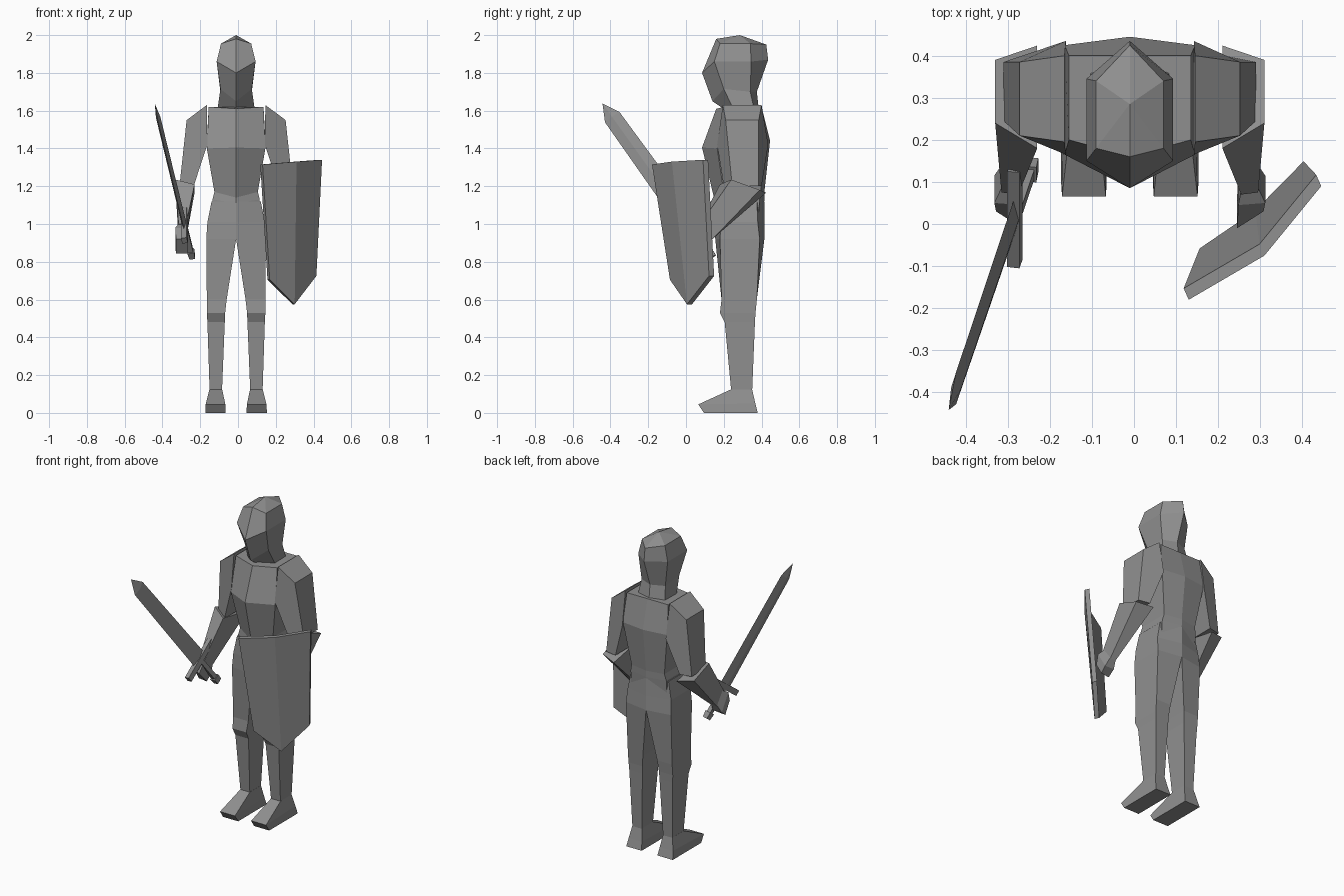
import bpy, bmesh
from mathutils import Vector

CX = -0.01  # body symmetry plane

# Dark steel used on every part
steel = bpy.data.materials.new("dark_steel")
steel.diffuse_color = (.28, .28, .28, 1)


def make(name, bm):
    bmesh.ops.recalc_face_normals(bm, faces=bm.faces)
    me = bpy.data.meshes.new(name)
    bm.to_mesh(me)
    bm.free()
    me.materials.append(steel)
    ob = bpy.data.objects.new(name, me)
    bpy.context.collection.objects.link(ob)
    return ob


def loft(name, rings, tip=None):
    """Skin a list of equal-length closed rings, cap both ends (or close to a tip)."""
    bm = bmesh.new()
    rs = [[bm.verts.new(p) for p in r] for r in rings]
    n = len(rs[0])
    for a, b in zip(rs, rs[1:]):
        for i in range(n):
            j = (i + 1) % n
            bm.faces.new((a[i], a[j], b[j], b[i]))
    bm.faces.new(rs[0])
    if tip:
        t = bm.verts.new(tip)
        for i in range(n):
            bm.faces.new((rs[-1][i], rs[-1][(i + 1) % n], t))
    else:
        bm.faces.new(rs[-1])
    return make(name, bm)


def hexring(fy, fz, w1, y1, z1, w2, y2, z2, by, bz):
    """Symmetric six-sided ring: front, front corners, back corners, back."""
    return [(CX, fy, fz), (CX + w1, y1, z1), (CX + w2, y2, z2),
            (CX, by, bz), (CX - w2, y2, z2), (CX - w1, y1, z1)]


def side(s, pts):
    return [(CX + s * x, y, z) for x, y, z in pts]


# Head and neck
loft("head", [
    hexring(.20, 1.61, .098, .25, 1.61, .095, .36, 1.61, .385, 1.61),
    hexring(.14, 1.65, .083, .20, 1.715, .083, .34, 1.70, .375, 1.70),
    hexring(.085, 1.80, .103, .15, 1.86, .103, .345, 1.86, .435, 1.87),
    hexring(.16, 1.98, .08, .18, 1.955, .08, .34, 1.955, .425, 1.95),
], tip=(CX, .285, 2.0))

# Torso
loft("torso", [
    hexring(.16, 1.0, .125, .20, 1.0, .125, .38, 1.0, .405, 1.0),
    hexring(.15, 1.11, .125, .195, 1.13, .125, .39, 1.13, .415, 1.13),
    hexring(.148, 1.14, .115, .20, 1.17, .115, .395, 1.17, .415, 1.17),
    hexring(.085, 1.405, .155, .165, 1.40, .155, .425, 1.44, .445, 1.44),
    hexring(.16, 1.61, .145, .20, 1.62, .145, .40, 1.62, .40, 1.62),
])

for s, tag in ((-1, "right"), (1, "left")):
    # Leg with knee guard bump; q pulls the outer corners in to round the hips
    def legring(xi, xo, yf, yb, z, q=0):
        return side(s, [(xi, yf, z), (xo, yf + q, z), (xo, yb - q, z), (xi, yb, z)])
    loft(tag + "_leg", [
        legring(.075, .14, .24, .35, .11),
        legring(.060, .152, .205, .365, .48),
        legring(.058, .155, .18, .368, .53),
        legring(.050, .155, .188, .375, .60),
        legring(.0, .158, .155, .415, .92, .025),
        legring(.0, .152, .15, .415, 1.01, .035),
        legring(.0, .130, .15, .415, 1.12, .04),
    ])
    # Foot: side profile narrowed at the ankle
    loft(tag + "_foot", [
        side(s, [(.055, .095, 0), (.163, .095, 0), (.163, .38, 0), (.055, .38, 0)]),
        side(s, [(.057, .065, .045), (.161, .065, .045), (.155, .367, .05), (.063, .367, .05)]),
        side(s, [(.074, .24, .125), (.141, .24, .125), (.141, .35, .125), (.074, .35, .125)]),
    ])
    # Upper arm: (x, z, front y, back y)
    prof = [(.155, 1.63, .195, .40), (.262, 1.55, .21, .385), (.30, 1.20, .245, .385),
            (.225, 1.20, .20, .40), (.152, 1.42, .165, .435)]
    loft(tag + "_upper_arm", [side(s, [(x, f, z) for x, z, f, b in prof]),
                              side(s, [(x, b, z) for x, z, f, b in prof])])
    # Forearm and hand
    loft(tag + "_forearm", [
        side(s, [(.32, .24, 1.235), (.22, .18, 1.21), (.22, .424, 1.165), (.32, .39, 1.18)]),
        side(s, [(.305, .075, 1.00), (.265, .07, 1.00), (.265, .14, .92), (.305, .14, .92)]),
    ])
    loft(tag + "_hand", [
        side(s, [(.305, .085, 1.00), (.265, .08, 1.00), (.265, .14, .925), (.305, .14, .925)]),
        side(s, [(.322, .05, .98), (.258, .045, .98), (.258, .115, .875), (.322, .115, .875)]),
        side(s, [(.318, .03, .92), (.255, -.01, .92), (.255, .065, .845), (.318, .075, .845)]),
    ])

# Sword frame: axis d, blade width w, thickness t
O = Vector((-.28, .03, .98))
d = Vector((-.244, -.718, 1)).normalized()
w = Vector((0, -.812, -.583)).normalized()
t = d.cross(w).normalized()


def sword_ring(l, hw, ht, diamond=False):
    if diamond:
        offs = [(hw, 0), (0, ht), (-hw, 0), (0, -ht)]
    else:
        offs = [(hw, ht), (-hw, ht), (-hw, -ht), (hw, -ht)]
    return [tuple(O + d * l + w * a + t * b) for a, b in offs]


loft("blade", [sword_ring(0, .055, .013, True), sword_ring(.735, .047, .012, True)],
     tip=tuple(O + d * .825))
loft("guard", [sword_ring(0, .14, .015), sword_ring(.035, .14, .015)])
loft("grip", [sword_ring(-.19, .014, .013), sword_ring(0, .014, .013)])
loft("pommel", [sword_ring(-.195, .02, .015), sword_ring(-.155, .022, .018)])

# Shield: thin two-panel plate leaning back, creased down the middle
front = [(.13, -.18, 1.315), (.31, -.075, 1.33), (.445, .09, 1.34),
         (.415, .122, .725), (.30, .005, .575), (.168, -.085, .705)]
back = [(x - .012, y + .027, z) for x, y, z in front]
bm = bmesh.new()
F, B = [[bm.verts.new(p) for p in r] for r in (front, back)]
for i in range(6):
    j = (i + 1) % 6
    bm.faces.new((F[i], F[j], B[j], B[i]))
for r in (F, B):
    bm.faces.new((r[0], r[1], r[4], r[5]))
    bm.faces.new((r[1], r[2], r[3], r[4]))
make("shield", bm)
